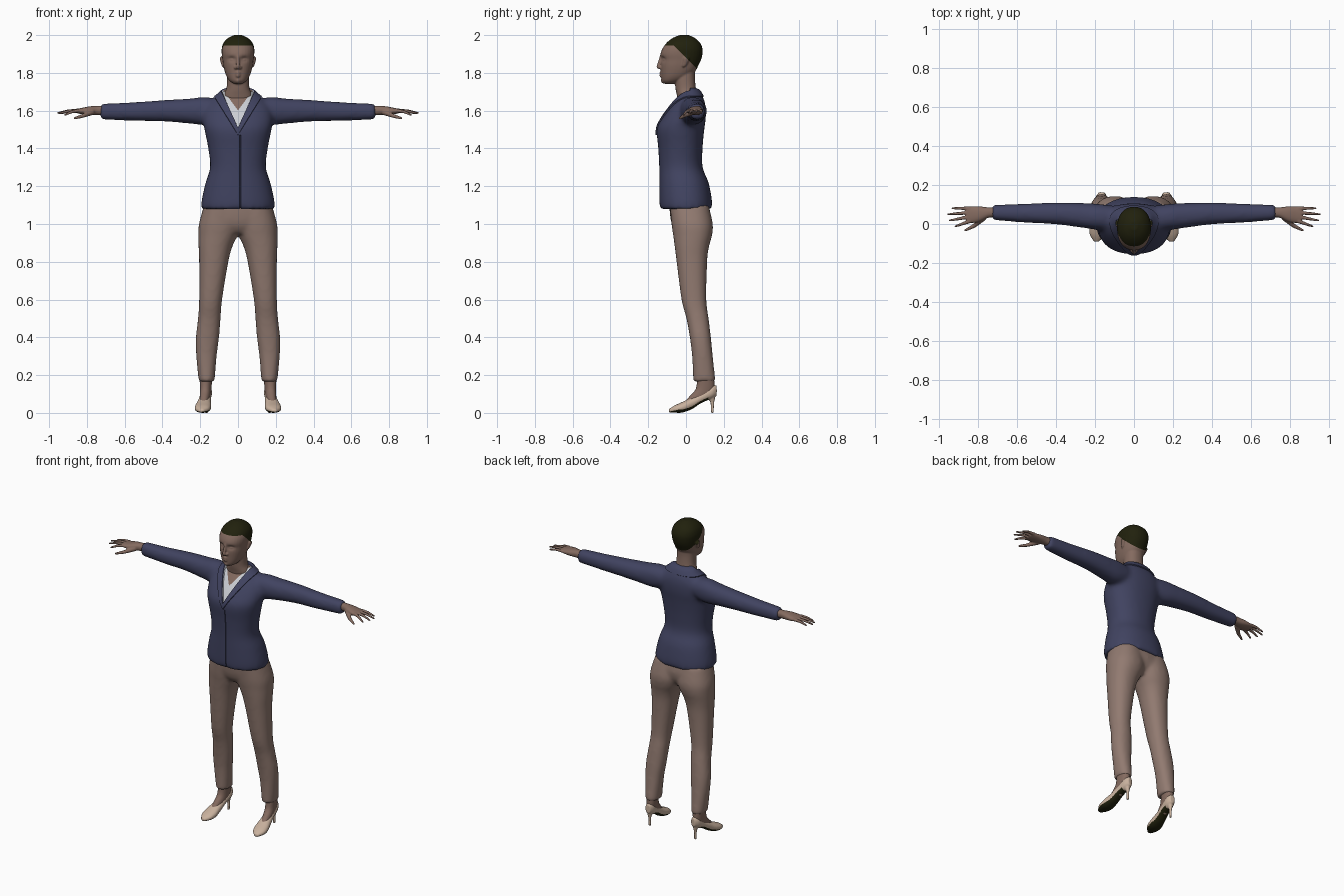
import bpy, bmesh, math
from mathutils import Matrix, Vector

cube = bpy.data.objects.get("Cube")
if cube:
    bpy.data.objects.remove(cube, do_unlink=True)


def material(name, *rgb):
    m = bpy.data.materials.new(name)
    m.use_nodes = True
    m.diffuse_color = (*rgb, 1)
    m.node_tree.nodes["Principled BSDF"].inputs["Base Color"].default_value = (*rgb, 1)
    return m


SKIN = material("brown skin", .23, .145, .115)
HAIR = material("dark hair", .015, .015, .004)
NAVY = material("navy cloth", .052, .056, .118)
SHIRT = material("pale shirt", .6, .62, .66)
TAUPE = material("taupe cloth", .285, .195, .163)
BEIGE = material("beige leather", .58, .44, .34)
SOLE = material("dark sole", .015, .015, .004)


def sym(rows):
    """Rows (t, half width, v0, v1) become symmetric loft rows."""
    return [(t, -w, w, a, b) for t, w, a, b in rows]


def loft(bm, rows, axis="z", power=.9, sides=32, steps=5):
    """Smooth closed skin through rounded rings (t, u0, u1, v0, v1) along an axis."""
    p = [Vector(r) for r in rows]
    p = [p[0]] + p + [p[-1]]
    path = []
    for a, b, c, d in zip(p, p[1:], p[2:], p[3:]):
        for i in range(steps):
            s = i / steps
            path.append(.5 * (2 * b + (c - a) * s + (2 * a - 5 * b + 4 * c - d) * s ** 2
                              + (3 * b - a - 3 * c + d) * s ** 3))
    path.append(p[-1])
    rings = []
    for t, u0, u1, v0, v1 in path:
        ring = []
        for k in range(sides):
            ang = math.tau * k / sides
            c, s = math.cos(ang), math.sin(ang)
            u = (u0 + u1) / 2 + (u1 - u0) / 2 * math.copysign(abs(c) ** power, c)
            v = (v0 + v1) / 2 + (v1 - v0) / 2 * math.copysign(abs(s) ** power, s)
            co = {"z": (u, v, t), "x": (t, u, v), "y": (u, t, v)}[axis]
            ring.append(bm.verts.new(co))
        rings.append(ring)
    for r, q in zip(rings, rings[1:]):
        for k in range(sides):
            n = (k + 1) % sides
            bm.faces.new((r[k], r[n], q[n], q[k]))
    bm.faces.new(rings[0])
    bm.faces.new(rings[-1])


def beads(bm, a, b, r0, r1, n=10):
    """Tapered rounded rod made of overlapping balls."""
    for i in range(n):
        s = i / max(n - 1, 1)
        bmesh.ops.create_icosphere(bm, subdivisions=2, radius=r0 + (r1 - r0) * s,
                                   matrix=Matrix.Translation(Vector(a).lerp(Vector(b), s)))


def fuse(name, bm, voxel, rounds, mats, rule=None, mirror=False):
    """Weld overlapping solids into one smooth skin, then run a detailing rule."""
    bmesh.ops.recalc_face_normals(bm, faces=bm.faces[:])
    me = bpy.data.meshes.new(name)
    bm.to_mesh(me)
    bm.free()
    ob = bpy.data.objects.new(name, me)
    bpy.context.collection.objects.link(ob)
    mod = ob.modifiers.new("weld", "REMESH")
    mod.mode = "VOXEL"
    mod.voxel_size = voxel
    dg = bpy.context.evaluated_depsgraph_get()
    me = bpy.data.meshes.new_from_object(ob.evaluated_get(dg))
    ob.modifiers.clear()
    ob.data = me
    me.name = name
    me.materials.clear()
    for m in mats:
        me.materials.append(m)
    bm = bmesh.new()
    bm.from_mesh(me)
    for f in bm.faces:
        f.material_index = 0
    for _ in range(rounds):
        bmesh.ops.smooth_vert(bm, verts=bm.verts[:], factor=.5,
                              use_axis_x=True, use_axis_y=True, use_axis_z=True)
    bm.normal_update()
    if rule:
        rule(bm)
    bm.to_mesh(me)
    bm.free()
    me.shade_smooth()
    me.set_sharp_from_angle(angle=math.radians(50))
    if mirror:
        ob.modifiers.new("other side", "MIRROR").use_bisect_axis[0] = False
    return ob


def cut(bm, co, no):
    bmesh.ops.bisect_plane(bm, geom=bm.verts[:] + bm.edges[:] + bm.faces[:], dist=1e-5,
                           plane_co=co, plane_no=no)


# Jacket: torso and both sleeves
bm = bmesh.new()
loft(bm, sym([(1.08, .195, -.14, .14), (1.13, .192, -.142, .137), (1.22, .172, -.142, .12),
              (1.3, .148, -.142, .088), (1.4, .158, -.147, .088), (1.5, .178, -.155, .097),
              (1.56, .185, -.128, .105), (1.62, .172, -.088, .105), (1.66, .135, -.058, .095),
              (1.69, .1, -.035, .08), (1.715, .08, -.02, .066)]))
for side in (1, -1):
    loft(bm, [(side * x, *r) for x, *r in [
        (.08, -.03, .09, 1.55, 1.66), (.18, -.03, .103, 1.525, 1.672),
        (.26, -.02, .108, 1.532, 1.664), (.4, -.002, .11, 1.543, 1.656),
        (.55, .006, .105, 1.546, 1.645), (.73, .02, .098, 1.552, 1.638)]], "x")

V_LOW, V_SLOPE = 1.51, .45
LAPEL_LOW, LAPEL_SLOPE = 1.47, .62
NECK_LOW, NECK_SLOPE = 1.605, .75
COLLAR = 1.672


def tailor(bm):
    for low, slope in ((V_LOW, V_SLOPE), (LAPEL_LOW, LAPEL_SLOPE), (NECK_LOW, NECK_SLOPE)):
        for side in (1, -1):
            cut(bm, (0, 0, low), (side, 0, -slope))
    cut(bm, (0, 0, COLLAR), (0, 0, 1))
    cut(bm, (0, .02, 0), (0, 1, 0))
    for x in (.009, .015):
        cut(bm, (x, 0, 0), (1, 0, 0))
    opening, lapels, seam = [], [], []
    for f in bm.faces:
        x, y, z = f.calc_center_median()
        front = y < .02
        if front and abs(x) < V_SLOPE * (z - V_LOW):
            f.material_index = 2 if abs(x) < NECK_SLOPE * (z - NECK_LOW) else 1
            opening.append(f)
        elif z > COLLAR or front and abs(x) < LAPEL_SLOPE * (z - LAPEL_LOW):
            lapels.append(f)
        elif front and .009 < x < .015 and z < LAPEL_LOW:
            seam.append(f)
    for faces, depth in ((opening, -.006), (lapels, .007), (seam, -.004)):
        bm.normal_update()
        bmesh.ops.inset_region(bm, faces=faces, thickness=.001, depth=depth,
                               use_even_offset=False, use_boundary=True)


fuse("jacket", bm, .012, 6, [NAVY, SHIRT, SKIN], tailor)

# Trousers: hips and both legs
bm = bmesh.new()
loft(bm, sym([(1.14, .16, -.09, .11), (1.05, .192, -.085, .13), (.99, .18, -.072, .12),
              (.95, .1, -.045, .09)]))
leg = [(1.1, 0, .18, -.085, .12), (1.0, -.015, .207, -.077, .142), (.94, .002, .21, -.068, .138),
       (.88, .03, .209, -.06, .122), (.8, .051, .206, -.05, .112), (.6, .084, .206, -.024, .108),
       (.5, .092, .212, .002, .12), (.4, .1, .223, .02, .132), (.3, .113, .221, .032, .142),
       (.165, .124, .208, .038, .157)]
loft(bm, leg)
loft(bm, [(z, -b, -a, c, d) for z, a, b, c, d in leg])
fuse("trousers", bm, .01, 5, [TAUPE])

# Head: neck, skull, nose, lips, eyelids and ears
bm = bmesh.new()
loft(bm, sym([(1.64, .08, -.04, .06), (1.68, .076, -.048, .06), (1.72, .061, -.056, .052),
              (1.78, .057, -.06, .047), (1.83, .055, -.05, .05)]))
loft(bm, sym([(1.742, .022, -.114, -.06), (1.757, .044, -.126, -.02), (1.78, .06, -.13, .02),
              (1.81, .071, -.132, .05), (1.84, .078, -.133, .066), (1.87, .082, -.132, .08),
              (1.9, .086, -.135, .087), (1.93, .086, -.124, .087), (1.96, .076, -.102, .074),
              (1.985, .052, -.07, .047), (2.001, .018, -.03, .012)]))
beads(bm, (0, -.131, 1.89), (0, -.146, 1.832), .008, .011)
beads(bm, (0, -.128, 1.8), (0, -.128, 1.786), .013, .013, 2)
beads(bm, (0, -.12, 1.76), (0, -.118, 1.757), .014, .014, 2)
for side in (1, -1):
    beads(bm, (side * .012, -.136, 1.828), (side * .005, -.138, 1.828), .009, .009, 3)
    beads(bm, (0, -.132, 1.8), (side * .02, -.121, 1.793), .008, .006, 5)
    beads(bm, (0, -.131, 1.787), (side * .018, -.121, 1.791), .008, .005, 5)
    beads(bm, (side * .085, -.002, 1.876), (side * .079, -.014, 1.838), .012, .008)
    beads(bm, (side * .086, .008, 1.872), (side * .08, -.006, 1.84), .011, .007)


def face_and_hair(bm):
    for v in bm.verts:
        x, y, z = v.co
        if y < -.05:
            d = ((abs(x) - .034) / .018) ** 2 + ((z - 1.873) / .013) ** 2
            lid = ((abs(x) - .034) / .011) ** 2 + ((z - 1.87) / .006) ** 2
            v.co.y += .012 * math.exp(-d) - .006 * math.exp(-lid)
    cut(bm, (0, 0, 1.945), (0, 0, 1))
    cut(bm, (0, 0, 1.88), (0, 1, 1))
    for f in bm.faces:
        x, y, z = f.calc_center_median()
        f.material_index = int(z > min(1.945, 1.88 - y))


fuse("head", bm, .004, 3, [SKIN, HAIR], face_and_hair)

# Hands: wrist, palm, four fingers and thumb
bm = bmesh.new()
loft(bm, [(.7, .035, .085, 1.575, 1.625), (.745, .032, .085, 1.577, 1.626),
          (.79, .012, .09, 1.578, 1.622), (.83, .005, .09, 1.582, 1.614),
          (.858, .01, .086, 1.588, 1.61)], "x")
for base, tip_x, tip_y, tip_z in ((.013, .915, -.012, 1.578), (.036, .945, .018, 1.586),
                                  (.058, .953, .05, 1.588), (.08, .931, .081, 1.587)):
    knuckle = (.845, base, 1.6)
    middle = Vector(knuckle).lerp((tip_x, tip_y, tip_z), .5) + Vector((0, 0, .005))
    beads(bm, knuckle, middle, .0105, .0085)
    beads(bm, middle, (tip_x, tip_y, tip_z), .0085, .006)
beads(bm, (.775, .03, 1.592), (.82, -.01, 1.573), .017, .011)
beads(bm, (.82, -.01, 1.573), (.864, -.032, 1.56), .011, .007)
fuse("hands", bm, .004, 2, [SKIN], mirror=True)


def place_foot(bm):
    """Turn the toe outwards and move the foot under its leg."""
    bmesh.ops.rotate(bm, verts=bm.verts[:], cent=(0, .14, 0),
                     matrix=Matrix.Rotation(.12, 3, "Z"))
    bmesh.ops.translate(bm, verts=bm.verts[:], vec=(.166, 0, 0))


# Bare insteps and ankles
bm = bmesh.new()
loft(bm, sym([(.05, .024, -.02, .08), (.09, .028, .02, .135), (.13, .03, .052, .15),
              (.2, .034, .06, .148)]))
place_foot(bm)
fuse("ankles", bm, .005, 2, [SKIN], mirror=True)

# High-heeled shoes with dark soles
bm = bmesh.new()
loft(bm, sym([(.162, .015, .09, .145), (.135, .029, .075, .145), (.08, .031, .052, .108),
              (.03, .036, .02, .082), (-.02, .043, .002, .058), (-.06, .037, .001, .04),
              (-.092, .012, .002, .02)]), "y")
loft(bm, sym([(0, .007, .132, .147), (.05, .008, .13, .149), (.075, .014, .12, .153),
              (.105, .022, .105, .157)]))
place_foot(bm)


def paint_sole(bm):
    for f in bm.faces:
        y = f.calc_center_median().y
        f.material_index = int(f.normal.z < -.45 and y < .118)


fuse("shoes", bm, .004, 2, [BEIGE, SOLE], paint_sole, mirror=True)
